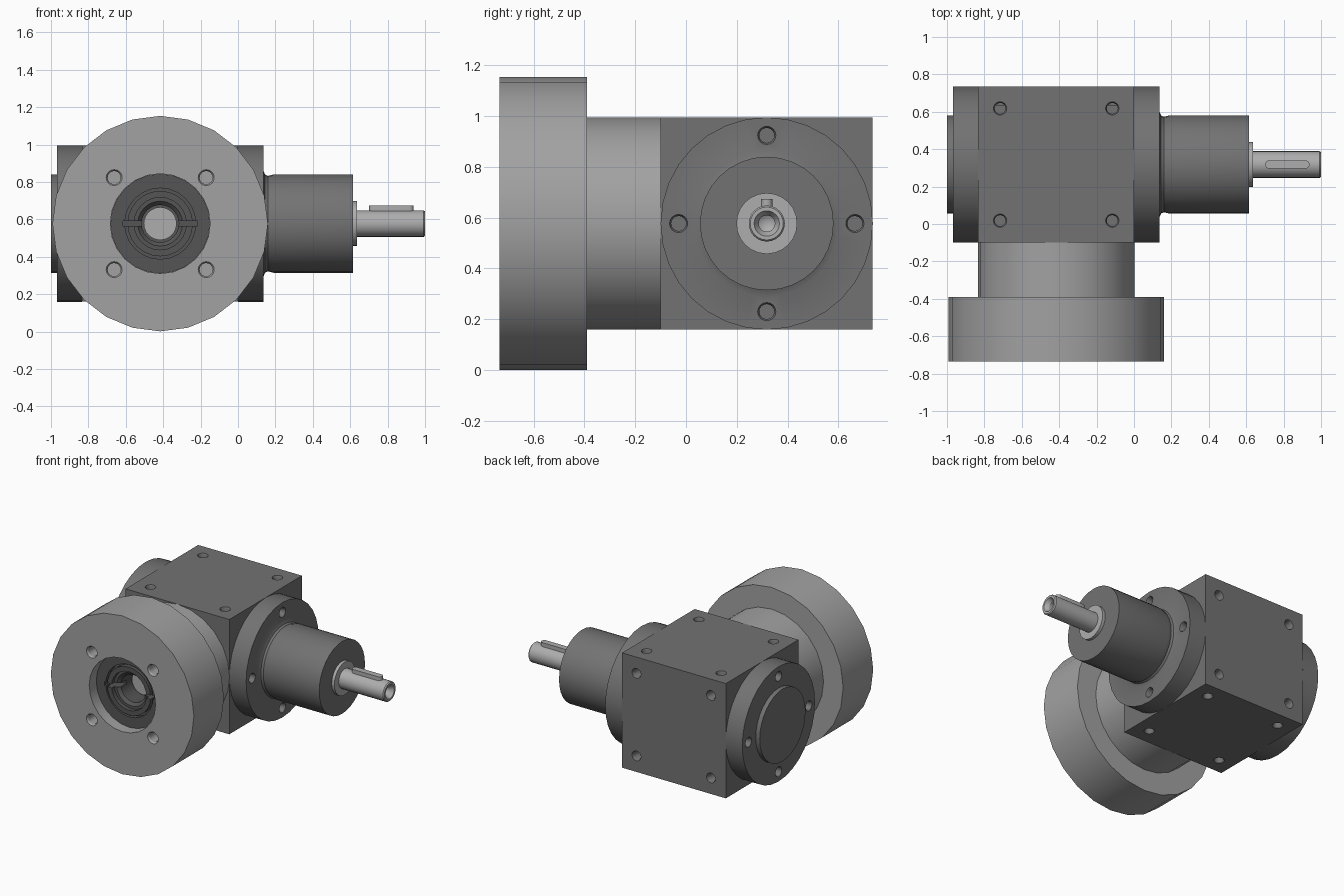
import bpy, bmesh, math
from mathutils import Vector

if "Cube" in bpy.data.objects:
    bpy.data.objects.remove(bpy.data.objects["Cube"])

CX, CY, CZ = -0.416, 0.318, 0.577
X, Y, Z = Vector((1, 0, 0)), Vector((0, 1, 0)), Vector((0, 0, 1))


def grey(name, v):
    m = bpy.data.materials.new(name)
    m.diffuse_color = (v, v, v, 1)
    m.use_nodes = True
    m.node_tree.nodes["Principled BSDF"].inputs["Base Color"].default_value = m.diffuse_color
    return m


IRON = grey("dark_iron", 0.17)
ALLOY = grey("grey_alloy", 0.36)
STEEL = grey("steel", 0.42)
BLACK = grey("black_steel", 0.09)


def finish(bm, name, mat):
    bmesh.ops.recalc_face_normals(bm, faces=bm.faces)
    me = bpy.data.meshes.new(name)
    bm.to_mesh(me)
    bm.free()
    ob = bpy.data.objects.new(name, me)
    bpy.context.collection.objects.link(ob)
    if mat:
        me.materials.append(mat)
    return ob


def add_lathe(bm, profile, origin, axis, n):
    """Revolve (radius, distance) points about an axis; ends lie on the axis."""
    u = Z if abs(axis.z) < 0.5 else X
    w = axis.cross(u)
    rings = []
    for r, t in profile:
        c = Vector(origin) + axis * t
        if r == 0:
            rings.append([bm.verts.new(c)] * n)
        else:
            rings.append([bm.verts.new(c + r * (u * math.cos(a) + w * math.sin(a)))
                          for a in (2 * math.pi * i / n for i in range(n))])
    for p, q in zip(rings, rings[1:]):
        for i in range(n):
            j = (i + 1) % n
            bm.faces.new(list(dict.fromkeys((p[i], p[j], q[j], q[i]))))


def lathe(name, profile, origin, axis, mat, n=24):
    bm = bmesh.new()
    add_lathe(bm, profile, origin, axis, n)
    return finish(bm, name, mat)


def add_box(bm, lo, hi):
    vs = bmesh.ops.create_cube(bm, size=1)["verts"]
    for v in vs:
        v.co = Vector([(a + b) / 2 + c * (b - a) for a, b, c in zip(lo, hi, v.co)])


def cut(ob, bm):
    """Subtract a bmesh from an object and drop the cutter."""
    cutter = finish(bm, "cutter", None)
    cutter.hide_render = True
    m = ob.modifiers.new("cut", "BOOLEAN")
    m.object, m.operation, m.solver = cutter, "DIFFERENCE", "EXACT"
    bpy.context.view_layer.objects.active = ob
    bpy.ops.object.modifier_apply(modifier=m.name)
    bpy.data.objects.remove(cutter)


def drill(ob, points, axis, r, depth):
    bm = bmesh.new()
    for p in points:
        add_lathe(bm, [(0, 0.02), (r, 0.02), (r, 0), (r * 0.82, -0.012),
                       (r * 0.82, -depth), (0, -depth)], p, axis, 16)
    cut(ob, bm)


# gearbox housing with tapped holes in the open faces
bm = bmesh.new()
add_box(bm, (-0.835, -0.1, 0.16), (0, 0.735, 0.995))
housing = finish(bm, "housing", IRON)
S = [(a, b) for a in (-0.3, 0.3) for b in (-0.3, 0.3)]
drill(housing, [(CX + a, CY + b, 0.995) for a, b in S], Z, 0.036, 0.1)
drill(housing, [(CX + a, CY + b, 0.16) for a, b in S], -Z, 0.036, 0.1)
drill(housing, [(CX + a, 0.735, CZ + b) for a, b in S], Y, 0.036, 0.1)

# side covers: output hub on the right, shallow cap on the left
P = [(0.347, 0), (-0.347, 0), (0, 0.347), (0, -0.347)]
axis_x = (0, CY, CZ)
output_hub = lathe("output_hub", [
    (0, 0), (0.418, 0), (0.418, 0.135), (0.285, 0.135), (0.262, 0.145), (0.255, 0.16),
    (0.263, 0.19), (0.263, 0.615), (0, 0.615)], axis_x, X, IRON, 32)
end_cover = lathe("end_cover", [
    (0, -0.835), (0.418, -0.835), (0.418, -0.968), (0.263, -0.968), (0.263, -1.0),
    (0, -1.0)], axis_x, X, IRON, 32)
drill(output_hub, [(0.135, CY + a, CZ + b) for a, b in P], X, 0.036, 0.1)
drill(end_cover, [(-0.968, CY + a, CZ + b) for a, b in P], -X, 0.036, 0.1)

# output shaft with collar and centre hole
shaft = lathe("output_shaft", [
    (0, 0.6), (0.12, 0.6), (0.12, 0.637), (0.071, 0.637), (0.071, 0.993), (0.065, 1.0),
    (0.05, 1.0), (0.032, 0.97), (0.032, 0.88), (0, 0.86)], axis_x, X, STEEL)

# round-ended shaft key
bm = bmesh.new()
outline = []
for cx, start in ((0.917, -90), (0.723, 90)):
    for i in range(9):
        a = math.radians(start + i * 22.5)
        outline.append(bm.verts.new((cx + 0.022 * math.cos(a),
                                     CY + 0.022 * math.sin(a), CZ + 0.04)))
f = bm.faces.new(outline)
top = bmesh.ops.extrude_face_region(bm, geom=[f])["geom"]
bmesh.ops.translate(bm, vec=(0, 0, 0.056),
                    verts=[v for v in top if isinstance(v, bmesh.types.BMVert)])
key = finish(bm, "shaft_key", STEEL)

# motor adapter: neck, large flange and recessed pocket
axis_y = (CX, 0, CZ)
adapter = lathe("motor_adapter", [
    (0, -0.1), (0.418, -0.1), (0.418, -0.39), (0.576, -0.39), (0.576, -0.735),
    (0.267, -0.735), (0.267, -0.44), (0, -0.44)], axis_y, Y, ALLOY)
drill(adapter, [(CX + a, -0.735, CZ + b) for a in (-0.246, 0.246)
                for b in (-0.246, 0.246)], -Y, 0.043, 0.15)

# stepped clamping hub inside the pocket, slit on both sides
clamp = lathe("clamp_hub", [
    (0, -0.45), (0.266, -0.45), (0.266, -0.655), (0.19, -0.655), (0.19, -0.62),
    (0.175, -0.62), (0.175, -0.66), (0.14, -0.66), (0.14, -0.63), (0.12, -0.63),
    (0.1, -0.61), (0.1, -0.48), (0, -0.48)], axis_y, Y, BLACK)
bm = bmesh.new()
for s in (-1, 1):
    x0, x1 = sorted((CX + s * 0.08, CX + s * 0.2))
    add_box(bm, (x0, -0.7, CZ - 0.014), (x1, -0.55, CZ + 0.014))
cut(clamp, bm)
bore_floor = lathe("bore_floor", [(0, -0.47), (0.088, -0.47), (0.088, -0.5), (0, -0.5)],
                   axis_y, Y, STEEL)

# smooth round surfaces, keep edges crisp
for ob in list(bpy.context.scene.objects):
    bpy.ops.object.select_all(action="DESELECT")
    ob.select_set(True)
    bpy.context.view_layer.objects.active = ob
    bpy.ops.object.shade_smooth_by_angle(angle=math.radians(28))
